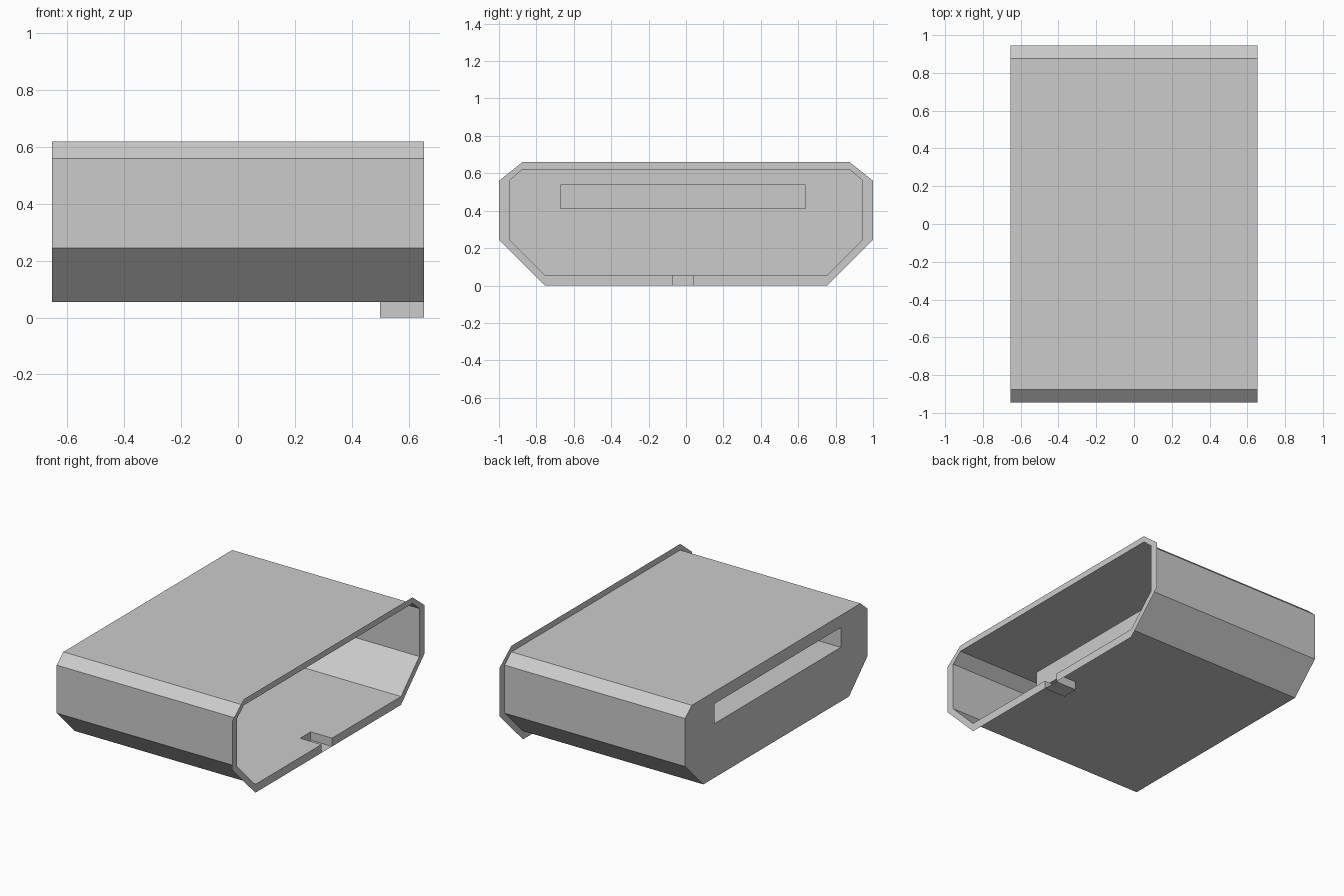
import bpy, bmesh

cube = bpy.data.objects.get("Cube")
if cube:
    bpy.data.objects.remove(cube, do_unlink=True)

gray = bpy.data.materials.new("light_gray")
gray.use_nodes = True
gray.diffuse_color = (0.6, 0.6, 0.6, 1)
gray.node_tree.nodes["Principled BSDF"].inputs["Base Color"].default_value = (0.6, 0.6, 0.6, 1)

OPEN_X, BACK_X = 0.655, -0.655
TRAY_X, POCKET_X = 0.5, 0.22
TRAY_Y = (-0.07, 0.04)
FLOOR_Z = 0.055


def mirrored(half):
    """Closed (y, z) outline from its +y half, bottom to top."""
    return half + [(-y, z) for y, z in reversed(half)]


def rectangle(y0, y1, z0, z1):
    return [(y0, z0), (y1, z0), (y1, z1), (y0, z1)]


def add_loop(bm, outline, x):
    return [bm.verts.new((x, y, z)) for y, z in outline]


def skin(bm, a, b, skip=()):
    """Side walls between two matching loops."""
    n = len(a)
    for i in range(n):
        if i not in skip:
            j = (i + 1) % n
            bm.faces.new((a[i], a[j], b[j], b[i]))


def finish(bm, name):
    bmesh.ops.remove_doubles(bm, verts=bm.verts, dist=0.0001)
    bmesh.ops.recalc_face_normals(bm, faces=bm.faces)
    mesh = bpy.data.meshes.new(name)
    bm.to_mesh(mesh)
    bm.free()
    mesh.materials.append(gray)
    obj = bpy.data.objects.new(name, mesh)
    bpy.context.collection.objects.link(obj)


inner = mirrored([(0.755, FLOOR_Z), (0.945, 0.245), (0.945, 0.56), (0.875, 0.62)])
outer = mirrored([(0.755, 0), (1, 0.245), (1, 0.56), (0.875, 0.66)])
slot = rectangle(-0.67, 0.64, 0.41, 0.54)

# Chamfered sleeve: all walls but the floor
bm = bmesh.new()
mouth = add_loop(bm, inner, OPEN_X)
back = add_loop(bm, inner, BACK_X)
last = len(inner) - 1
skin(bm, mouth, back, skip=(last,))

# Floor, with a notch at the mouth
notch = [(OPEN_X, TRAY_Y[0]), (TRAY_X, TRAY_Y[0]), (TRAY_X, TRAY_Y[1]), (OPEN_X, TRAY_Y[1])]
notch_verts = [bm.verts.new((x, y, FLOOR_Z)) for x, y in notch]
bm.faces.new([back[0], back[last], mouth[last]] + notch_verts + [mouth[0]])

# Back wall around the long slot: upper and lower halves
hole = add_loop(bm, slot, BACK_X)
bm.faces.new([back[6], back[7], back[0], back[1], hole[1], hole[0]])
bm.faces.new([back[1], back[2], back[3], back[4], back[5], back[6], hole[0], hole[3], hole[2], hole[1]])
finish(bm, "sleeve_body")

# Thin flange around the mouth, open where the notch passes through
bm = bmesh.new()
rim = [(TRAY_Y[1], 0)] + outer + [(TRAY_Y[0], 0)]
lip = [(TRAY_Y[1], FLOOR_Z)] + inner + [(TRAY_Y[0], FLOOR_Z)]
skin(bm, add_loop(bm, rim, OPEN_X), add_loop(bm, lip, OPEN_X), skip=(len(rim) - 1,))
finish(bm, "mouth_flange")

# Pocket running inward from the slot
bm = bmesh.new()
pocket_end = add_loop(bm, slot, POCKET_X)
skin(bm, add_loop(bm, slot, BACK_X), pocket_end)
bm.faces.new(pocket_end)
finish(bm, "slot_pocket")

# Small tray sunk below the notch, open at the top and the mouth
bm = bmesh.new()
profile = rectangle(*TRAY_Y, 0, FLOOR_Z)
tray_end = add_loop(bm, profile, TRAY_X)
skin(bm, add_loop(bm, profile, OPEN_X), tray_end, skip=(2,))
bm.faces.new(tray_end)
finish(bm, "notch_tray")
